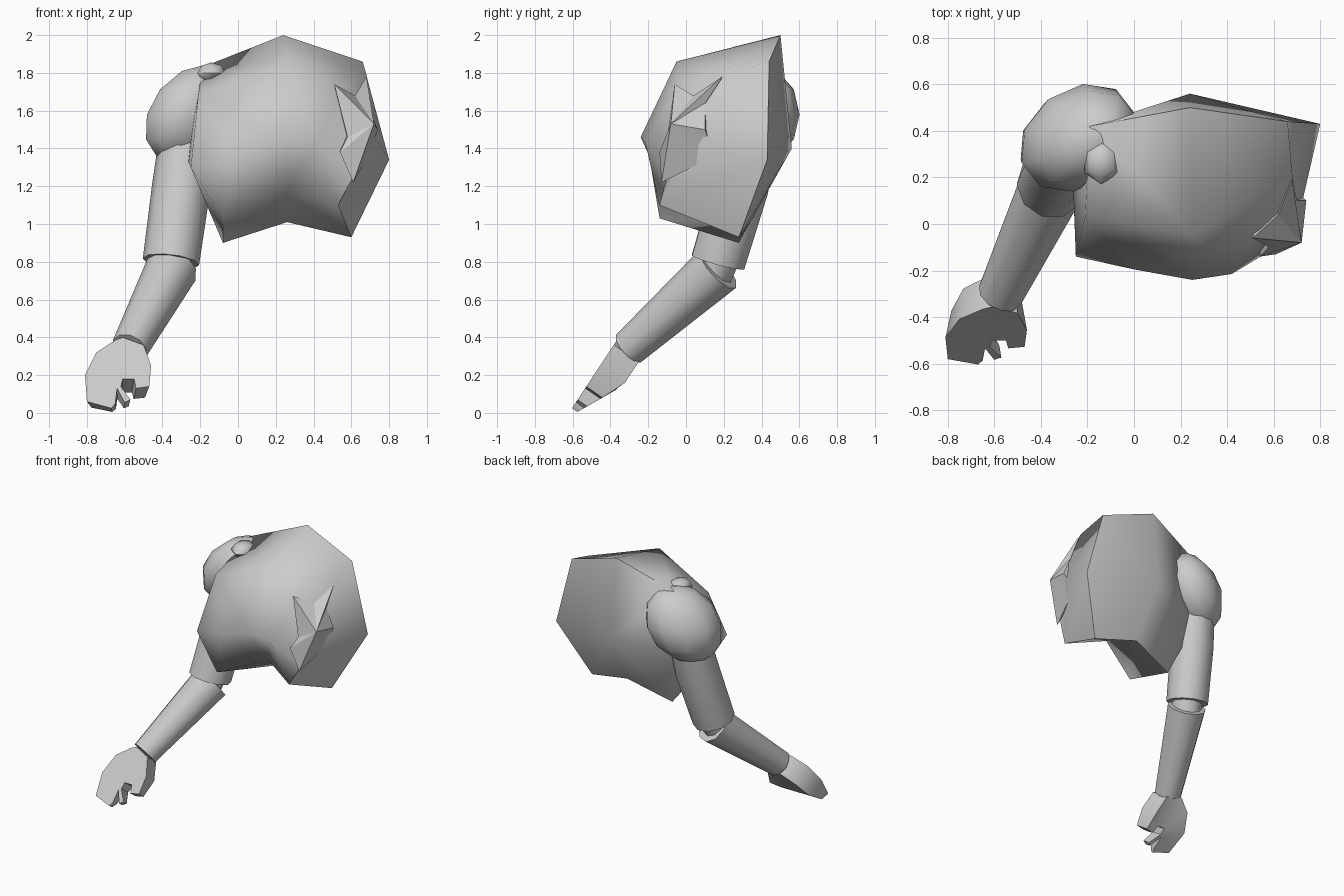
import bpy, bmesh, math
from mathutils import Vector

if "Cube" in bpy.data.objects:
    bpy.data.objects.remove(bpy.data.objects["Cube"])


def finish(name, bm, angle=45):
    """Turn a bmesh into a named object, smooth except at sharp edges."""
    bmesh.ops.recalc_face_normals(bm, faces=bm.faces)
    mesh = bpy.data.meshes.new(name)
    bm.to_mesh(mesh)
    bm.free()
    ob = bpy.data.objects.new(name, mesh)
    bpy.context.collection.objects.link(ob)
    bpy.ops.object.select_all(action='DESELECT')
    ob.select_set(True)
    bpy.context.view_layer.objects.active = ob
    bpy.ops.object.shade_smooth_by_angle(angle=math.radians(angle))
    return ob


def tube(name, rings, sides=10):
    """Loft of round sections given as (centre, radius), all facing along the limb."""
    bm = bmesh.new()
    axis = (Vector(rings[-1][0]) - Vector(rings[0][0])).normalized()
    u = axis.cross(Vector((0, 1, 0))).normalized()
    v = axis.cross(u)
    loops = []
    for c, r in rings:
        loops.append([bm.verts.new(Vector(c) + r * (u * math.cos(a) + v * math.sin(a)))
                      for a in (2 * math.pi * i / sides for i in range(sides))])
    for a, b in zip(loops, loops[1:]):
        for i in range(sides):
            j = (i + 1) % sides
            bm.faces.new((a[i], a[j], b[j], b[i]))
    bm.faces.new(loops[0])
    bm.faces.new(loops[-1])
    return finish(name, bm)


def dome(name, centre, radii, segs, rings, turn=0, lean=0):
    """Low-poly ellipsoid turned about z, its top leaning towards +x."""
    bm = bmesh.new()
    bmesh.ops.create_uvsphere(bm, u_segments=segs, v_segments=rings, radius=1)
    for v in bm.verts:
        x, y, z = [a * b for a, b in zip(v.co, radii)]
        c, s = math.cos(turn), math.sin(turn)
        v.co = Vector((c * x - s * y + lean * z, s * x + c * y, z)) + Vector(centre)
    return finish(name, bm, 60)


# Torso: back rim, front rim, chest crest with a hollow below it
bm = bmesh.new()
back = [bm.verts.new(p) for p in (
    (.24, .5, 2.0), (.66, .44, 1.86), (.8, .43, 1.34), (.6, .28, .93),
    (.26, .34, 1.01), (-.08, .28, .9), (-.27, .38, 1.35), (-.19, .42, 1.83))]
front = [bm.verts.new(p) for p in (
    (.26, -.05, 1.86), (.68, .21, 1.79), (.71, .04, 1.48), (.53, -.14, 1.1),
    (.26, .0, 1.16), (-.08, -.14, 1.03), (-.25, -.14, 1.3), (-.21, .03, 1.68))]
crest = [bm.verts.new(p) for p in (
    (0, -.195, 1.36), (.25, -.24, 1.46), (.42, -.215, 1.43), (.61, -.1, 1.25))]
for i in range(8):
    j = (i + 1) % 8
    bm.faces.new((back[i], back[j], front[j], front[i]))
spine = bm.verts.new((.24, .56, 1.4))
for i in range(8):
    bm.faces.new((spine, back[(i + 1) % 8], back[i]))
breast = bm.verts.new((.53, -.04, 1.71))
f, c, k = front, crest, breast
for face in ((f[6], f[7], c[0]), (f[7], f[0], c[1], c[0]), (f[0], k, c[2], c[1]),
             (f[0], f[1], k), (k, f[1], f[2]), (k, f[2], c[3], c[2]),
             (f[5], f[6], c[0]), (f[4], f[5], c[0], c[1]),
             (f[4], c[1], c[2]), (f[3], f[4], c[2], c[3]), (f[3], c[3], f[2])):
    bm.faces.new(face)
finish("torso", bm, 75)

# Torn socket where the other arm is missing
bm = bmesh.new()
rim = [bm.verts.new(p) for p in (
    (.51, -.06, 1.74), (.62, .04, 1.68), (.68, .19, 1.78), (.68, .1, 1.64),
    (.74, .1, 1.5), (.69, .15, 1.36), (.61, -.13, 1.22), (.54, -.14, 1.38),
    (.58, -.1, 1.46))]
tip = bm.verts.new((.72, -.08, 1.53))
root = bm.verts.new((.55, .15, 1.5))
for i in range(len(rim)):
    a, b = rim[i], rim[(i + 1) % len(rim)]
    bm.faces.new((a, b, tip))
    bm.faces.new((b, a, root))
finish("torn_socket", bm, 20)

# Shoulder pad with a small flap over the torso
dome("shoulder_pad", (-.24, .37, 1.58), (.27, .21, .265), 10, 6, math.radians(38), .28)
dome("shoulder_flap", (-.14, .27, 1.8), (.085, .1, .055), 6, 4)

# Arm
tube("upper_arm", [((-.27, .36, 1.5), .14), ((-.3, .29, 1.2), .155),
                   ((-.355, .17, .8), .15)])
tube("elbow", [((-.345, .19, .85), .11), ((-.38, .12, .7), .11)])
tube("forearm", [((-.35, .17, .765), .14), ((-.575, -.305, .34), .098)])

# Hand: flat slab outline with fingers, thinning towards the tips
outline = [(-.65, .385), (-.61, .4), (-.5, .36), (-.46, .25), (-.47, .14), (-.54, .13),
           (-.55, .18), (-.61, .18), (-.62, .14), (-.57, .07), (-.6, .055),
           (-.64, .13), (-.65, .05), (-.67, .025), (-.8, .06), (-.81, .2), (-.75, .32)]
bm = bmesh.new()
top, under = [], []
for x, z in outline:
    y = -.62 + .66 * z
    t = min(.16, .02 + .6 * z)
    top.append(bm.verts.new((x, y, z)))
    under.append(bm.verts.new((-.63 + (x + .63) * .86, y + .82 * t, z - .57 * t)))
for i in range(len(outline)):
    j = (i + 1) % len(outline)
    bm.faces.new((top[i], top[j], under[j], under[i]))
caps = [bm.faces.new(top), bm.faces.new(under)]
bmesh.ops.triangulate(bm, faces=caps)
finish("hand", bm, 30)
